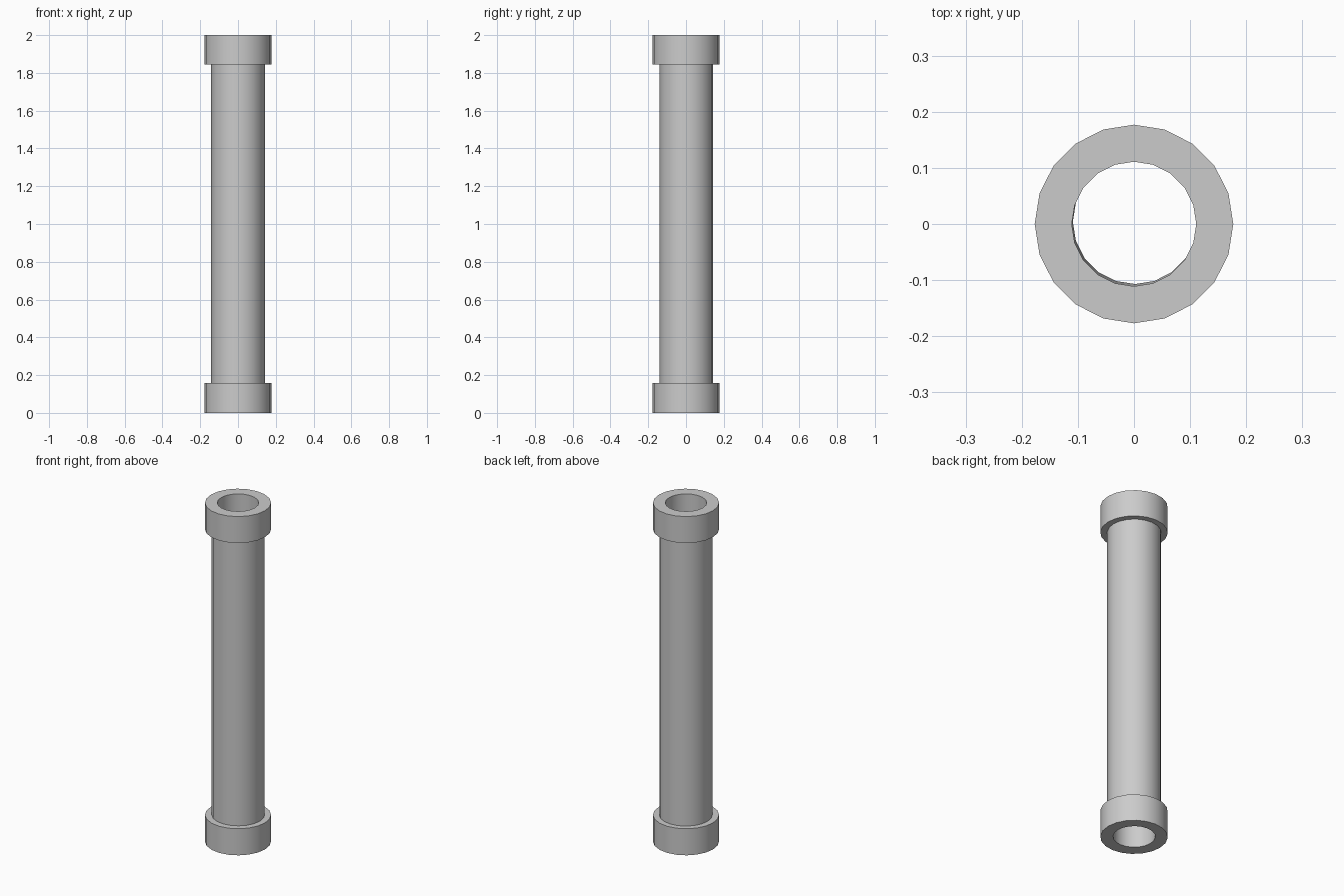
import bpy, bmesh, math

if "Cube" in bpy.data.objects:
    bpy.data.objects.remove(bpy.data.objects["Cube"])

SIDES = 20
# closed pipe profile: radius, height, x shift, y shift (the bore leans very slightly)
profile = [
    (0.111, 0.0, 0.002, 0.004),
    (0.177, 0.0, 0.0, 0.0),       # lower collar
    (0.177, 0.157, 0.0, 0.0),
    (0.142, 0.157, 0.0, 0.002),   # shaft
    (0.142, 1.844, 0.0, 0.002),
    (0.177, 1.844, 0.0, 0.0),     # upper collar
    (0.177, 2.0, 0.0, 0.0),
    (0.111, 2.0, 0.0, 0.0),
]

bm = bmesh.new()
rings = []
for r, z, dx, dy in profile:
    rings.append([bm.verts.new((dx + r * math.cos(a), dy + r * math.sin(a), z))
                  for a in (2 * math.pi * i / SIDES for i in range(SIDES))])
for k, lower in enumerate(rings):
    upper = rings[(k + 1) % len(rings)]
    for i in range(SIDES):
        j = (i + 1) % SIDES
        bm.faces.new((lower[i], lower[j], upper[j], upper[i]))
bmesh.ops.recalc_face_normals(bm, faces=bm.faces)

# hollow pipe with a collar at each end
mesh = bpy.data.meshes.new("collared_pipe")
bm.to_mesh(mesh)
bm.free()
pipe = bpy.data.objects.new("collared_pipe", mesh)
bpy.context.collection.objects.link(pipe)
bpy.context.view_layer.objects.active = pipe
pipe.select_set(True)
bpy.ops.object.shade_smooth_by_angle(angle=math.radians(30))
